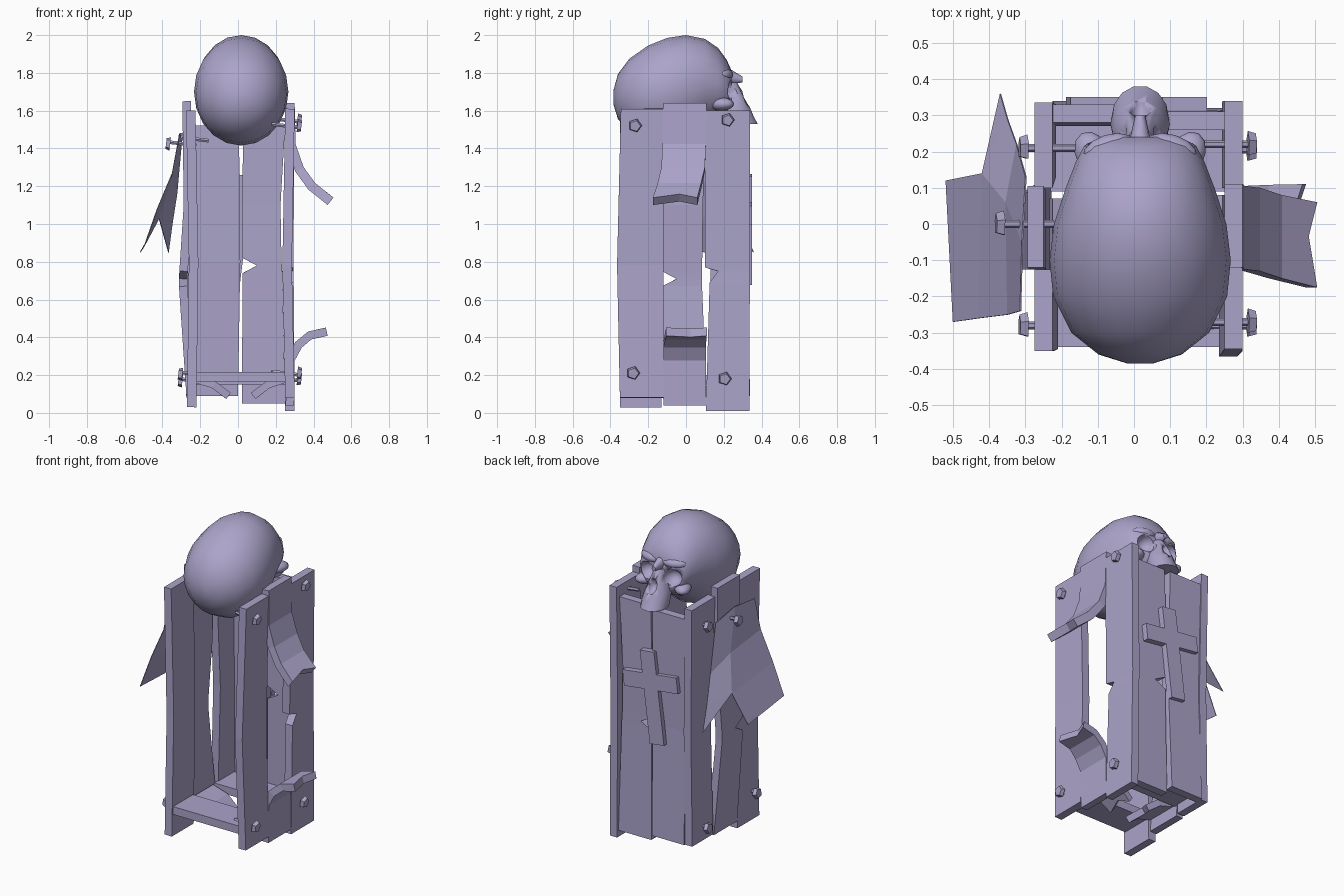
import bpy, bmesh, math
from mathutils import Vector, Matrix

cube = bpy.data.objects.get("Cube")
if cube:
    bpy.data.objects.remove(cube, do_unlink=True)

mat = bpy.data.materials.new("pale_lavender")
mat.use_nodes = True
COL = (0.41, 0.37, 0.59, 1)
mat.diffuse_color = COL
mat.node_tree.nodes["Principled BSDF"].inputs["Base Color"].default_value = COL


def finish(name, bm, smooth=False):
    bmesh.ops.recalc_face_normals(bm, faces=bm.faces)
    me = bpy.data.meshes.new(name)
    bm.to_mesh(me)
    bm.free()
    me.materials.append(mat)
    ob = bpy.data.objects.new(name, me)
    bpy.context.collection.objects.link(ob)
    if smooth:
        for o in bpy.context.selected_objects:
            o.select_set(False)
        bpy.context.view_layer.objects.active = ob
        ob.select_set(True)
        bpy.ops.object.shade_smooth_by_angle(angle=math.radians(50))
    return ob


def strip(name, rows, axis, thick=0.05, jag=0.0):
    """Plank along a path: rows are (depth, z, edge0, edge1); jag bites into the last end."""
    bm = bmesh.new()
    rings = []
    for i, (u, z, a0, a1) in enumerate(rows):
        p, q = rows[max(i - 1, 0)], rows[min(i + 1, len(rows) - 1)]
        t = Vector((q[0] - p[0], q[1] - p[1])).normalized()
        n = Vector((t.y, -t.x)) * thick / 2
        bite = t * (jag if i == len(rows) - 1 else 0)
        ring = []
        for s, cols in ((1, (0, .6, 1)), (-1, (1, .6, 0))):
            for k in cols:
                b = bite if k == .6 else Vector((0, 0))
                uu, zz = u + s * n.x - b.x, z + s * n.y - b.y
                a = a0 + (a1 - a0) * k
                ring.append(bm.verts.new((uu, a, zz) if axis == 'x' else (a, uu, zz)))
        rings.append(ring)
    for r, s in zip(rings, rings[1:]):
        for j in range(6):
            k = (j + 1) % 6
            bm.faces.new((r[j], r[k], s[k], s[j]))
    for r in (rings[0], rings[-1]):
        bm.faces.new((r[0], r[1], r[4], r[5]))
        bm.faces.new((r[1], r[2], r[3], r[4]))
    return finish(name, bm)


def loft(name, sections, along, n=20):
    """Ellipse sections: (pos, centre, half_across, half_x) stacked along y or z."""
    bm = bmesh.new()
    rings = []
    for pos, c, h, hx in sections:
        ring = []
        for i in range(n):
            a = 2 * math.pi * i / n
            x, w = SX + hx * math.cos(a), c + h * math.sin(a)
            ring.append(bm.verts.new((x, pos, w) if along == 'y' else (x, w, pos)))
        rings.append(ring)
    for r, s in zip(rings, rings[1:]):
        for j in range(n):
            k = (j + 1) % n
            bm.faces.new((r[j], r[k], s[k], s[j]))
    bm.faces.new(rings[0])
    bm.faces.new(rings[-1])
    return finish(name, bm, True)


def blob(name, loc, size, rot=0.0, smooth=True):
    bm = bmesh.new()
    bmesh.ops.create_uvsphere(bm, u_segments=12, v_segments=8, radius=1)
    m = Matrix.Translation(loc) @ Matrix.Rotation(rot, 4, 'Z') @ Matrix.Diagonal((*size, 1))
    bmesh.ops.transform(bm, matrix=m, verts=bm.verts)
    return finish(name, bm, smooth)


# Left wall: two whole planks and a snapped one bent outwards
strip("left_front_plank", [(.275, .08, -.35, -.12), (.26, .78, -.365, -.12), (.275, 1.61, -.345, -.12)], 'x')
strip("left_back_plank", [(.275, .01, .105, .335), (.27, .69, .125, .338), (.268, .75, .17, .338),
                          (.268, .77, .10, .338), (.275, 1.60, .10, .34)], 'x')
strip("left_snapped_top", [(.275, 1.64, -.12, .11), (.28, 1.42, -.125, .105), (.325, 1.29, -.13, .10),
                           (.39, 1.20, -.15, .08), (.49, 1.12, -.175, .06)], 'x', .05, .03)
strip("left_snapped_bottom", [(.275, .04, -.12, .105), (.278, .28, -.12, .105), (.32, .36, -.12, .105),
                              (.38, .41, -.11, .108), (.47, .43, -.105, .11)], 'x', .045, .03)

# Right wall: the middle plank sits proud and is cracked
strip("right_front_plank", [(-.245, .03, -.35, -.13), (-.235, .8, -.345, -.13), (-.25, 1.60, -.35, -.125)], 'x')
strip("right_back_plank", [(-.25, .09, .12, .33), (-.24, .8, .13, .33), (-.25, 1.59, .10, .335)], 'x')
strip("right_middle_plank", [(-.25, .08, -.125, .11), (-.265, .3, -.125, .10), (-.29, .67, -.125, .085),
                             (-.29, .71, -.05, .085), (-.288, .75, -.125, .085), (-.265, 1.1, -.125, .09),
                             (-.272, 1.65, -.12, .105)], 'x', .045)

# Back wall
strip("back_right_plank", [(.315, .09, -.225, 0), (.295, .8, -.215, .012), (.305, 1.52, -.225, .005)], 'y')
strip("back_left_plank", [(.295, .05, .02, .25), (.285, .74, .025, .235), (.285, .78, .10, .232),
                          (.285, .82, .025, .23), (.288, 1.1, .02, .225), (.285, 1.53, .03, .25)], 'y')

# Floor: front and back boards, and a middle board snapped in two
strip("floor_front_board", [(-.23, .192, -.34, -.14), (.25, .192, -.34, -.14)], 'x')
strip("floor_back_board", [(-.23, .175, .09, .28), (.25, .175, .09, .28)], 'x')
strip("floor_snapped_right", [(-.23, .18, -.13, .07), (-.13, .15, -.13, .07), (-.05, .09, -.12, .06)], 'x', .04, .04)
strip("floor_snapped_left", [(.25, .18, -.11, .08), (.16, .15, -.11, .08), (.08, .09, -.10, .07)], 'x', .04, .04)

# Tilted cross on the back wall
bm = bmesh.new()
pts = [(-.05, .25), (.05, .25), (.05, .11), (.19, .11), (.19, .01), (.05, .01),
       (.05, -.33), (-.05, -.33), (-.05, .01), (-.19, .01), (-.19, .11), (-.05, .11)]
tilt = Matrix.Translation((0, .31, 1.01)) @ Matrix.Rotation(math.radians(7), 4, 'Y')
face = bm.faces.new([bm.verts.new(tilt @ Vector((x, 0, z))) for x, z in pts])
ext = bmesh.ops.extrude_face_region(bm, geom=[face])
bmesh.ops.translate(bm, vec=(0, .04, 0), verts=[v for v in ext["geom"] if isinstance(v, bmesh.types.BMVert)])
finish("back_cross", bm)

# Torn thin sheet hanging on the right side
bm = bmesh.new()
rows = [[(-.30, .13, 1.44), (-.31, -.05, 1.48), (-.315, -.24, 1.46)],
        [(-.325, .22, 1.16), (-.355, .06, 1.24), (-.35, -.25, 1.27)],
        [(-.35, .29, 1.0), (-.42, .14, 1.03), (-.43, -.26, 1.08)]]
g = [[bm.verts.new(p) for p in r] for r in rows]
for r, s in zip(g, g[1:]):
    for j in range(2):
        bm.faces.new((r[j], r[j + 1], s[j + 1], s[j]))
tip = bm.verts.new((-.37, .36, .85))
low = [bm.verts.new(p) for p in ((-.52, .12, .85), (-.50, -.27, .88))]
bm.faces.new((g[2][0], g[2][1], tip))
bm.faces.new((g[2][1], g[2][2], low[1], low[0]))
sheet = finish("torn_sheet", bm)
sheet.modifiers.new("thickness", 'SOLIDIFY').thickness = 0.004


# Nails with five-sided heads
def nail(name, x, y, z, side):
    bm = bmesh.new()
    for n, r, r2, length, cx in ((6, .011, .011, .15, x - side * .075), (5, .037, .03, .022, x)):
        m = Matrix.Translation((cx, y, z)) @ Matrix.Rotation(side * math.pi / 2 + .12, 4, 'Y')
        bmesh.ops.create_cone(bm, cap_ends=True, segments=n, radius1=r, radius2=r2, depth=length, matrix=m)
    finish(name, bm)


for i, (x, y, z) in enumerate([(.325, -.27, 1.52), (.325, .22, 1.55), (.325, -.28, .21), (.325, .205, .18),
                               (-.37, 0, 1.425), (-.305, -.28, .205), (-.305, .21, .17), (-.305, .21, 1.45)]):
    nail(f"nail_{i + 1}", x, y, z, 1 if x > 0 else -1)

# Skull: cranium, face, cheeks, brows and nose bridge, facing the back
SX = 0.017
cranium = loft("skull_cranium", [
    (-.385, 1.67, .035, .035), (-.36, 1.675, .12, .115), (-.30, 1.68, .195, .19), (-.2, 1.688, .257, .24),
    (-.1, 1.70, .285, .25), (0, 1.72, .28, .238), (.1, 1.75, .23, .205), (.17, 1.745, .187, .178),
    (.215, 1.725, .145, .155), (.24, 1.71, .105, .12)], 'y')
jaw = loft("skull_upper_jaw", [
    (1.53, .29, .092, .08), (1.57, .275, .085, .082), (1.62, .25, .09, .075),
    (1.68, .23, .085, .055), (1.75, .22, .05, .035)], 'z', 14)
loft("skull_nose_bridge", [(.2, 1.79, .05, .04), (.25, 1.775, .035, .025), (.30, 1.765, .015, .014)], 'y', 8)
cheeks = []
for s, side in ((1, "left"), (-1, "right")):
    cheeks.append(blob(f"skull_{side}_cheek", (SX + s * .125, .185, 1.635), (.05, .075, .035), -s * .5))
    cheeks.append(blob(f"skull_{side}_brow", (SX + s * .085, .205, 1.79), (.075, .042, .032), -s * .3))

# Eye sockets and nose opening
cutters = [blob("socket_cutter", (SX + s * .092, .25, 1.71), (.058, .075, .055)) for s in (1, -1)]
cutters.append(blob("nose_cutter", (SX, .335, 1.665), (.032, .06, .05)))
for cutter in cutters:
    for ob in [cranium, jaw] + cheeks:
        mod = ob.modifiers.new("opening", 'BOOLEAN')
        mod.operation, mod.object, mod.solver = 'DIFFERENCE', cutter, 'EXACT'
    cutter.hide_render = True
    cutter.hide_set(True)
